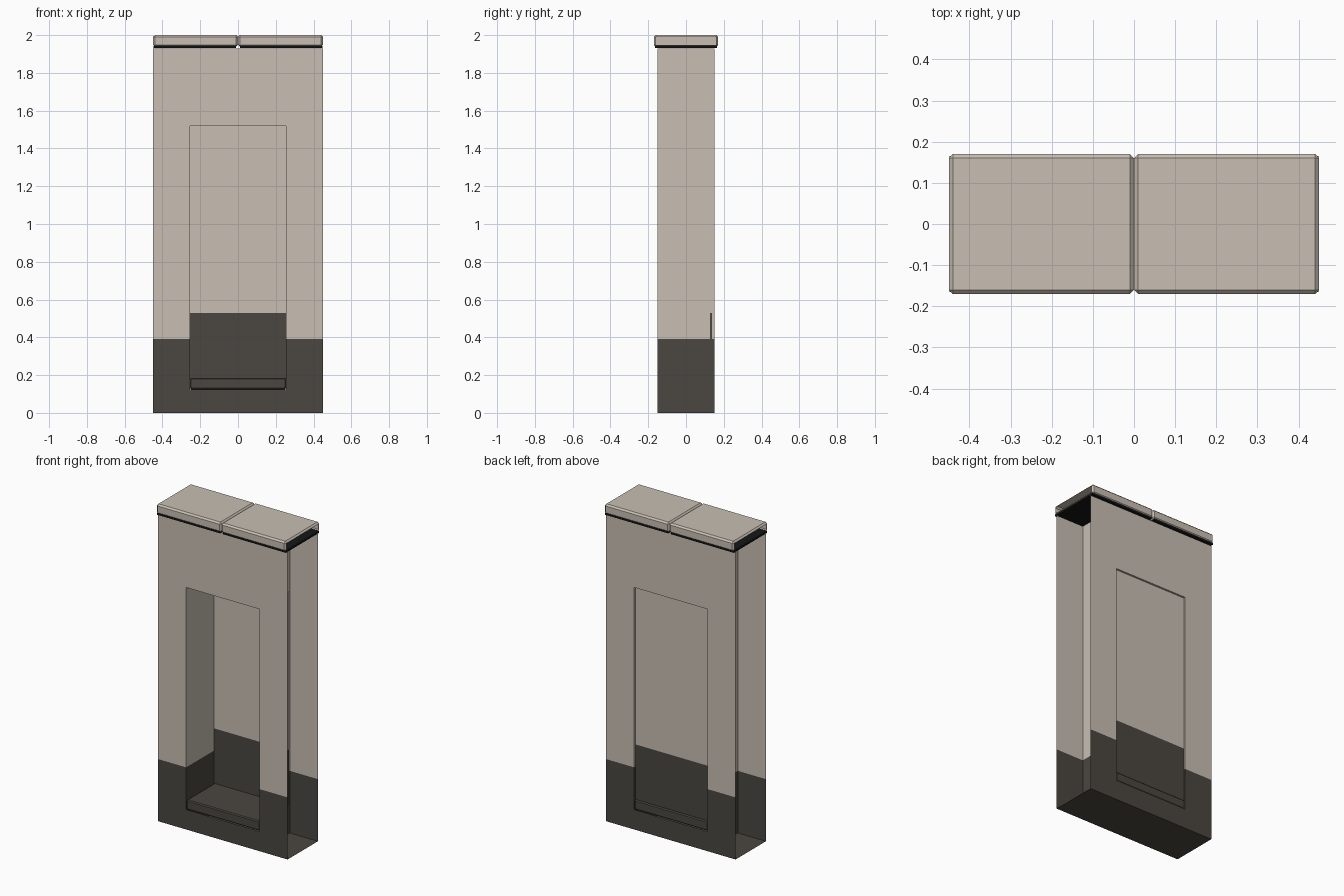
import bpy
import bmesh
from mathutils import Matrix, Vector

if "Cube" in bpy.data.objects:
    bpy.data.objects.remove(bpy.data.objects["Cube"], do_unlink=True)


def material(name, rgb):
    mat = bpy.data.materials.new(name)
    mat.use_nodes = True
    mat.diffuse_color = (*rgb, 1)
    mat.node_tree.nodes["Principled BSDF"].inputs["Base Color"].default_value = (*rgb, 1)
    return mat


BEIGE = material("warm beige", (0.58, 0.52, 0.45))
DARK = material("dark taupe", (0.069, 0.063, 0.053))
BLACK = material("black", (0.008, 0.008, 0.008))

# Overall dimensions
WIDTH, DEPTH, WALL_TOP = 0.45, 0.15, 1.93
NICHE, NICHE_LOW, NICHE_TOP = 0.255, 0.125, 1.52
BASE_TOP, PANEL_BASE_TOP = 0.39, 0.53


def finish(name, bm, mats, base_top=None):
    """Turn a bmesh into an object; faces below base_top take the second material."""
    if base_top is not None:
        for face in bm.faces:
            face.material_index = int(face.calc_center_median().z < base_top)
    mesh = bpy.data.meshes.new(name)
    bm.to_mesh(mesh)
    bm.free()
    for mat in mats:
        mesh.materials.append(mat)
    obj = bpy.data.objects.new(name, mesh)
    bpy.context.collection.objects.link(obj)
    return obj


def sheet(name, place, us, vs, hole=None, flip=False):
    """Flat gridded sheet; place maps (u, v) to a point, hole tests cell centres."""
    bm = bmesh.new()
    grid = [[bm.verts.new(place(u, v)) for v in vs] for u in us]
    for i in range(len(us) - 1):
        for j in range(len(vs) - 1):
            centre = ((us[i] + us[i + 1]) / 2, (vs[j] + vs[j + 1]) / 2)
            if hole and hole(*centre):
                continue
            corners = [grid[i][j], grid[i + 1][j], grid[i + 1][j + 1], grid[i][j + 1]]
            bm.faces.new(corners[::-1] if flip else corners)
    loose = [v for v in bm.verts if not v.link_faces]
    bmesh.ops.delete(bm, geom=loose, context='VERTS')
    return finish(name, bm, [BEIGE, DARK], BASE_TOP)


def box(low, high, bevel=0):
    low, high = Vector(low), Vector(high)
    bm = bmesh.new()
    matrix = Matrix.Translation((low + high) / 2) @ Matrix.Diagonal((*(high - low), 1))
    bmesh.ops.create_cube(bm, size=1, matrix=matrix)
    if bevel:
        bmesh.ops.bevel(bm, geom=bm.edges[:], offset=bevel, segments=1, affect='EDGES')
    return bm


def in_opening(x, z):
    return abs(x) < NICHE and NICHE_LOW < z < NICHE_TOP


# Front and back walls with matching openings
xs = [-WIDTH, -NICHE, NICHE, WIDTH]
zs = [0, NICHE_LOW, BASE_TOP, NICHE_TOP, WALL_TOP]
for name, y in (("front_wall", -DEPTH), ("back_wall", DEPTH)):
    sheet(name, lambda x, z: (x, y, z), xs, zs, in_opening, flip=y > 0)

# Full-height jambs either side of the niche; the wall ends stay open
for name, x in (("left_jamb", NICHE), ("right_jamb", -NICHE)):
    sheet(name, lambda y, z: (x, y, z), [-DEPTH, DEPTH], [0, BASE_TOP, WALL_TOP], flip=x < 0)

# Floor and niche ceiling
sheet("floor", lambda x, y: (x, y, 0), [-WIDTH, WIDTH], [-DEPTH, DEPTH], flip=True)
sheet("niche_ceiling", lambda x, y: (x, y, NICHE_TOP), [-NICHE, NICHE], [-DEPTH, DEPTH], flip=True)

# Sill at the bottom of the niche
sill = box((-NICHE, -0.147, NICHE_LOW), (NICHE, 0.147, 0.185), 0.006)
finish("niche_sill", sill, [DARK])

# Thin panel closing the niche near the back, dark along its foot
panel = box((-NICHE - 0.003, 0.126, 0.18), (NICHE + 0.003, 0.138, NICHE_TOP))
bmesh.ops.bisect_plane(panel, geom=panel.verts[:] + panel.edges[:] + panel.faces[:],
                       plane_co=(0, 0, PANEL_BASE_TOP), plane_no=(0, 0, 1))
finish("niche_panel", panel, [BEIGE, DARK], PANEL_BASE_TOP)

# Two chamfered coping caps, hollow with open outer ends, on black bedding strips
for side, s in (("left", 1), ("right", -1)):
    inner, outer = sorted((0, s * WIDTH))
    cap = box((inner, -0.17, 1.938), (outer, 0.17, 2.0), 0.01)
    open_faces = [f for f in cap.faces if f.normal.z < -0.99 or f.normal.x * s > 0.99]
    bmesh.ops.delete(cap, geom=open_faces, context='FACES')
    finish(side + "_cap", cap, [BEIGE])
    near, far = sorted((s * 0.01, s * (WIDTH - 0.002)))
    finish(side + "_bedding_strip", box((near, -0.165, 1.931), (far, 0.165, 1.943)), [BLACK])
